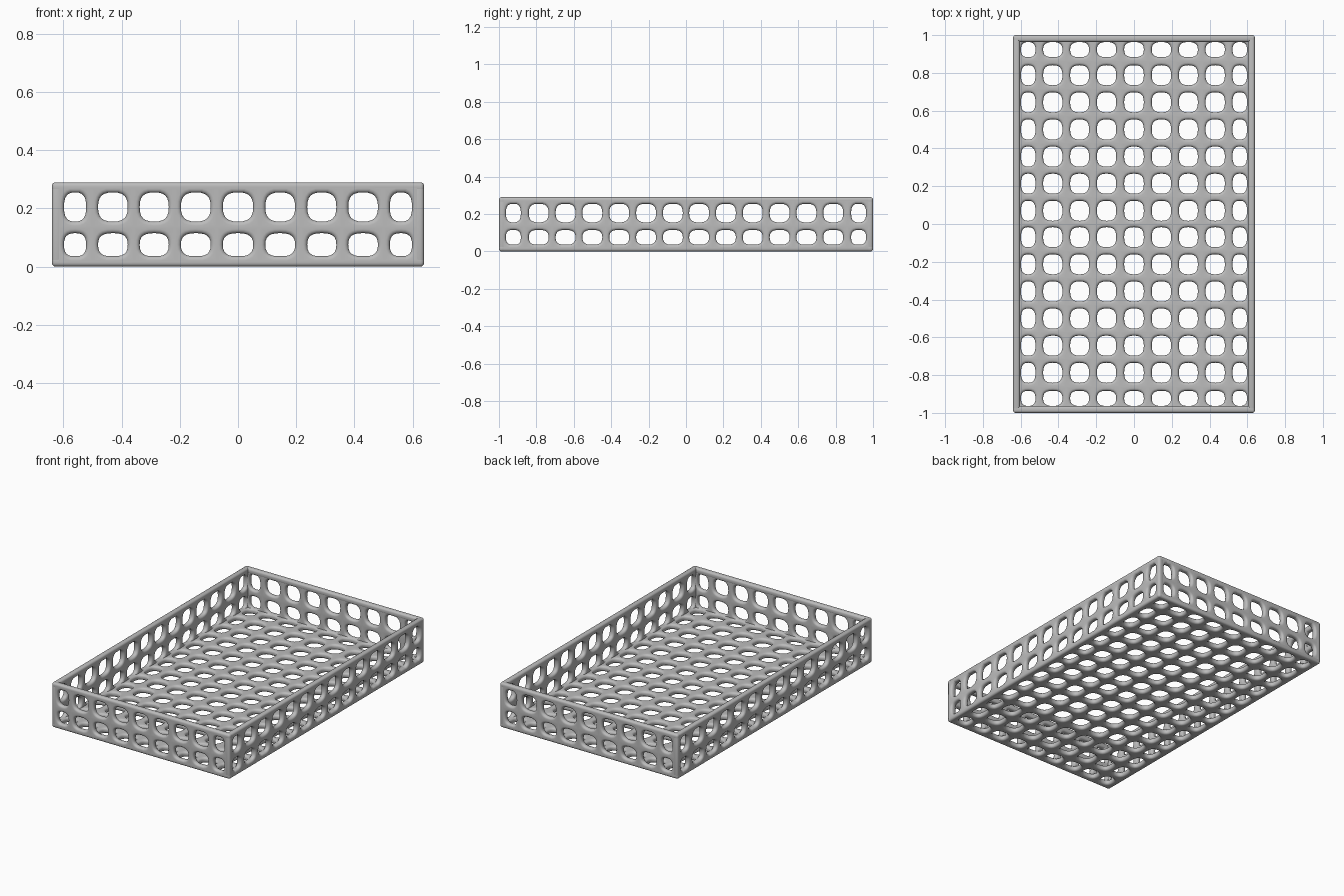
import bpy, bmesh, math

if "Cube" in bpy.data.objects:
    bpy.data.objects.remove(bpy.data.objects["Cube"])

HX, HY, H = 0.64, 1.0, 0.29   # half width, half depth, height
T = 0.035                     # plate thickness
R = 0.014                     # rounding of the hole rims
SIDE = 6                      # points per side of a cell

grey = bpy.data.materials.new("grey plastic")
grey.use_nodes = True
colour = (0.5, 0.5, 0.5, 1)
grey.diffuse_color = colour
grey.node_tree.nodes["Principled BSDF"].inputs["Base Color"].default_value = colour


def finish(name, bm):
    mesh = bpy.data.meshes.new(name)
    bm.to_mesh(mesh)
    bm.free()
    mesh.materials.append(grey)
    obj = bpy.data.objects.new(name, mesh)
    bpy.context.collection.objects.link(obj)
    bpy.ops.object.select_all(action="DESELECT")
    obj.select_set(True)
    bpy.context.view_layer.objects.active = obj
    bpy.ops.object.shade_smooth_by_angle(angle=math.radians(40))
    return obj


def axis(holes, low, high):
    """Turn (centre, half size) holes into cells with shared borders."""
    mids = [(a[0] + a[1] + b[0] - b[1]) / 2 for a, b in zip(holes, holes[1:])]
    borders = [low] + mids + [high]
    return [(c, r, borders[i], borders[i + 1]) for i, (c, r) in enumerate(holes)]


def mirrored(half, middle=()):
    return [(-c, r) for c, r in reversed(half)] + list(middle) + half


# Unit square outline, shared by all holes
SQUARE = []
for k in range(SIDE):
    f = 2 * k / SIDE - 1
    SQUARE += [(0, k, f, -1), (1, k, 1, f), (2, k, -f, 1), (3, k, -1, -f)]
SQUARE = [(x, y) for _, _, x, y in sorted(SQUARE)]

# Rounded rim section: (growth of the hole, depth)
ARC = [(R * (1 - math.sin(a)), R * (1 - math.cos(a)))
       for a in (i * math.pi / 8 for i in range(5))]
RIM = ARC + [(g, T - d) for g, d in reversed(ARC)]


def panel(name, us, vs, place):
    """Plate with a rounded-square hole in each cell."""
    bm = bmesh.new()
    for cu, ru, u0, u1 in us:
        for cv, rv, v0, v1 in vs:
            def border(d):
                return [bm.verts.new(place(u0 + (u1 - u0) * (x + 1) / 2,
                                           v0 + (v1 - v0) * (y + 1) / 2, d))
                        for x, y in SQUARE]

            def hole(g, d):
                ring = []
                for x, y in SQUARE:
                    s = (abs(x) ** 2.7 + abs(y) ** 2.7) ** (1 / 2.7)
                    ring.append(bm.verts.new(place(cu + (ru + g) * x / s,
                                                   cv + (rv + g) * y / s, d)))
                return ring

            rings = [border(0)] + [hole(g, d) for g, d in RIM] + [border(T)]
            n = len(SQUARE)
            for a, b in zip(rings, rings[1:]):
                for i in range(n):
                    j = (i + 1) % n
                    bm.faces.new((a[i], a[j], b[j], b[i]))
    bmesh.ops.remove_doubles(bm, verts=bm.verts, dist=0.0001)
    bmesh.ops.recalc_face_normals(bm, faces=bm.faces)
    return finish(name, bm)


# Hole spacing along width, depth and height
x_holes = mirrored([(0.145, 0.051), (0.288, 0.05), (0.43, 0.051), (0.56, 0.038)], [(0, 0.052)])
y_holes = mirrored([(0.07 + 0.1435 * i, 0.053) for i in range(6)] + [(0.923, 0.04)])
z_holes = [(0.075, 0.04), (0.205, 0.05)]
EDGE = 0.025
xs = axis(x_holes, -HX + EDGE, HX - EDGE)
ys = axis(y_holes, -HY + EDGE, HY - EDGE)
zs = axis(z_holes, 0.02, H - 0.02)

panel("floor", xs, ys, lambda u, v, d: (u, v, d))
panel("front_wall", xs, zs, lambda u, v, d: (u, d - HY, v))
panel("back_wall", xs, zs, lambda u, v, d: (u, HY - d, v))
panel("left_wall", ys, zs, lambda u, v, d: (HX - d, u, v))
panel("right_wall", ys, zs, lambda u, v, d: (d - HX, u, v))


def bar(name, low, high):
    """Rounded square bar between two corners."""
    bm = bmesh.new()
    bmesh.ops.create_cube(bm, size=1)
    for v in bm.verts:
        v.co = [(a + b) / 2 + c * (b - a) for a, b, c in zip(low, high, v.co)]
    bmesh.ops.bevel(bm, geom=bm.edges[:], offset=0.013, segments=4,
                    profile=0.5, affect="EDGES")
    return finish(name, bm)


# Frame along all edges of the tray
W = 0.036
for level, z0, z1 in (("bottom", 0, W), ("top", H - W, H)):
    for side, y in (("front", -HY), ("back", HY - W)):
        bar(f"{side}_{level}_edge", (-HX, y, z0), (HX, y + W, z1))
    for side, x in (("right", -HX), ("left", HX - W)):
        bar(f"{side}_{level}_edge", (x, -HY, z0), (x + W, HY, z1))
for front, y in (("front", -HY), ("back", HY - W)):
    for side, x in (("right", -HX), ("left", HX - W)):
        bar(f"{front}_{side}_post", (x, y, 0), (x + W, y + W, H))
